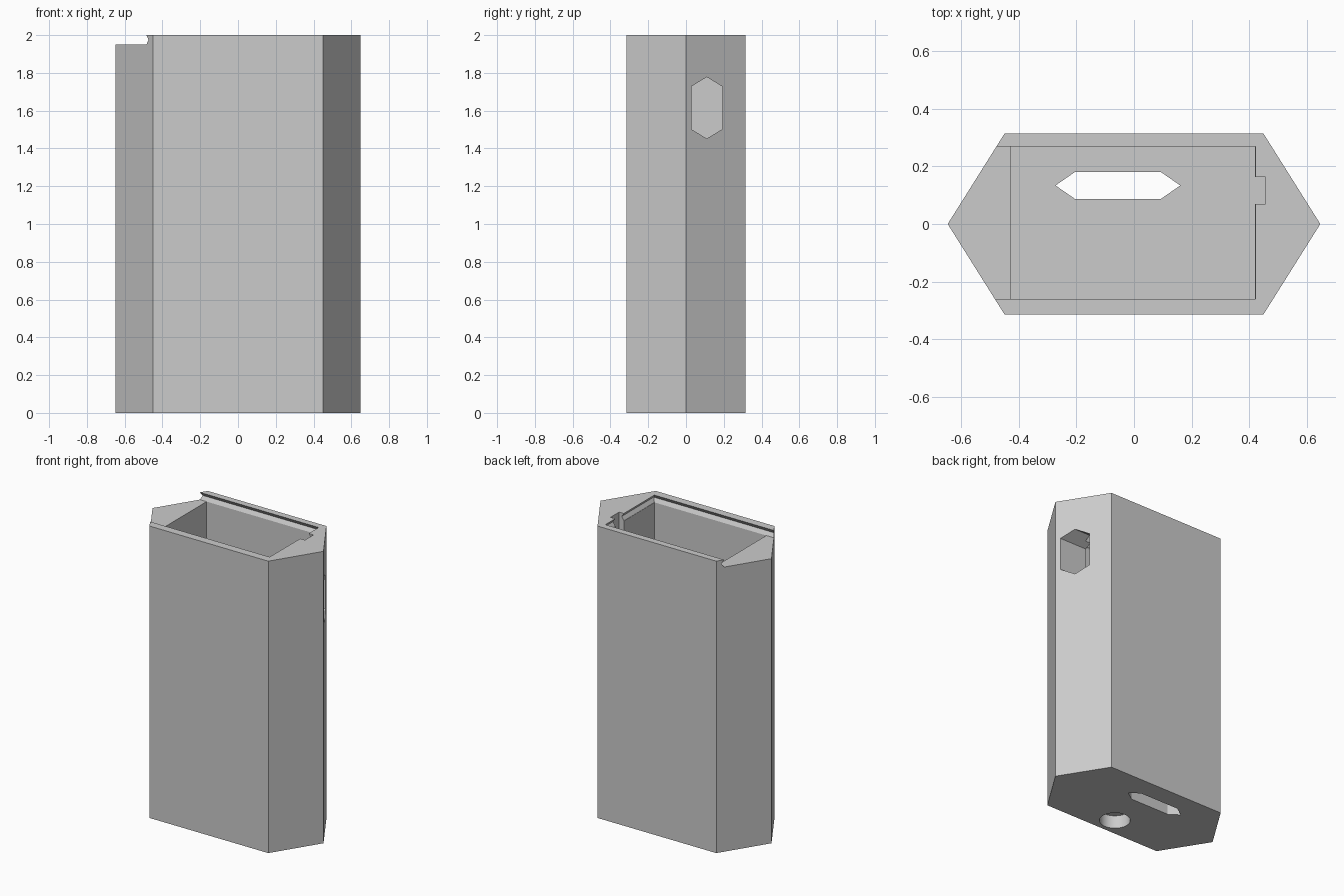
import bpy, bmesh

cube = bpy.data.objects.get("Cube")
if cube:
    bpy.data.objects.remove(cube)

grey = bpy.data.materials.new("plain_grey")
grey.use_nodes = True
grey.diffuse_color = (0.6, 0.6, 0.6, 1)
grey.node_tree.nodes["Principled BSDF"].inputs["Base Color"].default_value = (0.6, 0.6, 0.6, 1)


def loft(name, rings):
    """Closed solid through a stack of matching outlines."""
    bm = bmesh.new()
    loops = [[bm.verts.new(p) for p in ring] for ring in rings]
    n = len(loops[0])
    for low, high in zip(loops, loops[1:]):
        for i in range(n):
            j = (i + 1) % n
            bm.faces.new((low[i], low[j], high[j], high[i]))
    bm.faces.new(loops[0][::-1])
    bm.faces.new(loops[-1])
    bmesh.ops.recalc_face_normals(bm, faces=bm.faces)
    mesh = bpy.data.meshes.new(name)
    bm.to_mesh(mesh)
    bm.free()
    mesh.materials.append(grey)
    obj = bpy.data.objects.new(name, mesh)
    bpy.context.collection.objects.link(obj)
    return obj


def rect(x0, x1, y0, y1, z):
    return [(x0, y0, z), (x1, y0, z), (x1, y1, z), (x0, y1, z)]


def long_hex(u, v, half_u, half_v, tip):
    """Hexagon pointed at both ends of its first axis."""
    return [(u - half_u, v), (u - half_u + tip, v - half_v), (u + half_u - tip, v - half_v),
            (u + half_u, v), (u + half_u - tip, v + half_v), (u - half_u + tip, v + half_v)]


# Hexagonal case body
outline = long_hex(0, 0, 0.648, 0.315, 0.198)
body = loft("case_body", [[(x, y, z) for x, y in outline] for z in (0, 2)])

# Main cavity
floor = 0.09
cavity = loft("cavity_cutter", [rect(-0.427, 0.42, -0.26, 0.27, z) for z in (floor, 1.97)])

# Sliding lid channel with V-shaped grooves, open at the right end
lid = loft("lid_channel_cutter",
           [rect(-0.8, 0.422 + g, -0.26 - g, 0.27 + g, z)
            for z, g in ((1.95, 0), (1.975, 0.017), (2.0, 0), (2.1, 0))])

# Wire channel in the left cavity wall
wire = loft("wire_channel_cutter", [rect(0.3, 0.458, 0.07, 0.163, z) for z in (floor, 2.1)])

# Side window
window = loft("side_window_cutter",
              [[(x, y, z) for z, y in long_hex(1.615, 0.11, 0.163, 0.082, 0.05)] for x in (0.35, 0.8)])

# Floor slot
slot = loft("floor_slot_cutter",
            [[(x, y, z) for x, y in long_hex(-0.056, 0.134, 0.217, 0.047, 0.068)] for z in (-0.1, 0.15)])

# Round floor hole
bpy.ops.mesh.primitive_cylinder_add(vertices=48, radius=0.097, depth=floor + 0.1,
                                    location=(0, -0.188, (floor - 0.1) / 2))
hole = bpy.context.object
hole.name = "round_hole_cutter"
hole.data.materials.append(grey)

for cutter in (cavity, lid, wire, window, slot, hole):
    cut = body.modifiers.new(cutter.name, "BOOLEAN")
    cut.operation = "DIFFERENCE"
    cut.solver = "EXACT"
    cut.object = cutter
    cutter.hide_render = True

# Bake the cuts, then discard the cutters
bpy.ops.object.select_all(action="DESELECT")
body.select_set(True)
bpy.context.view_layer.objects.active = body
for cut in list(body.modifiers):
    bpy.ops.object.modifier_apply(modifier=cut.name)
for cutter in (cavity, lid, wire, window, slot, hole):
    bpy.data.objects.remove(cutter)
bpy.ops.object.shade_smooth_by_angle(angle=0.3)
